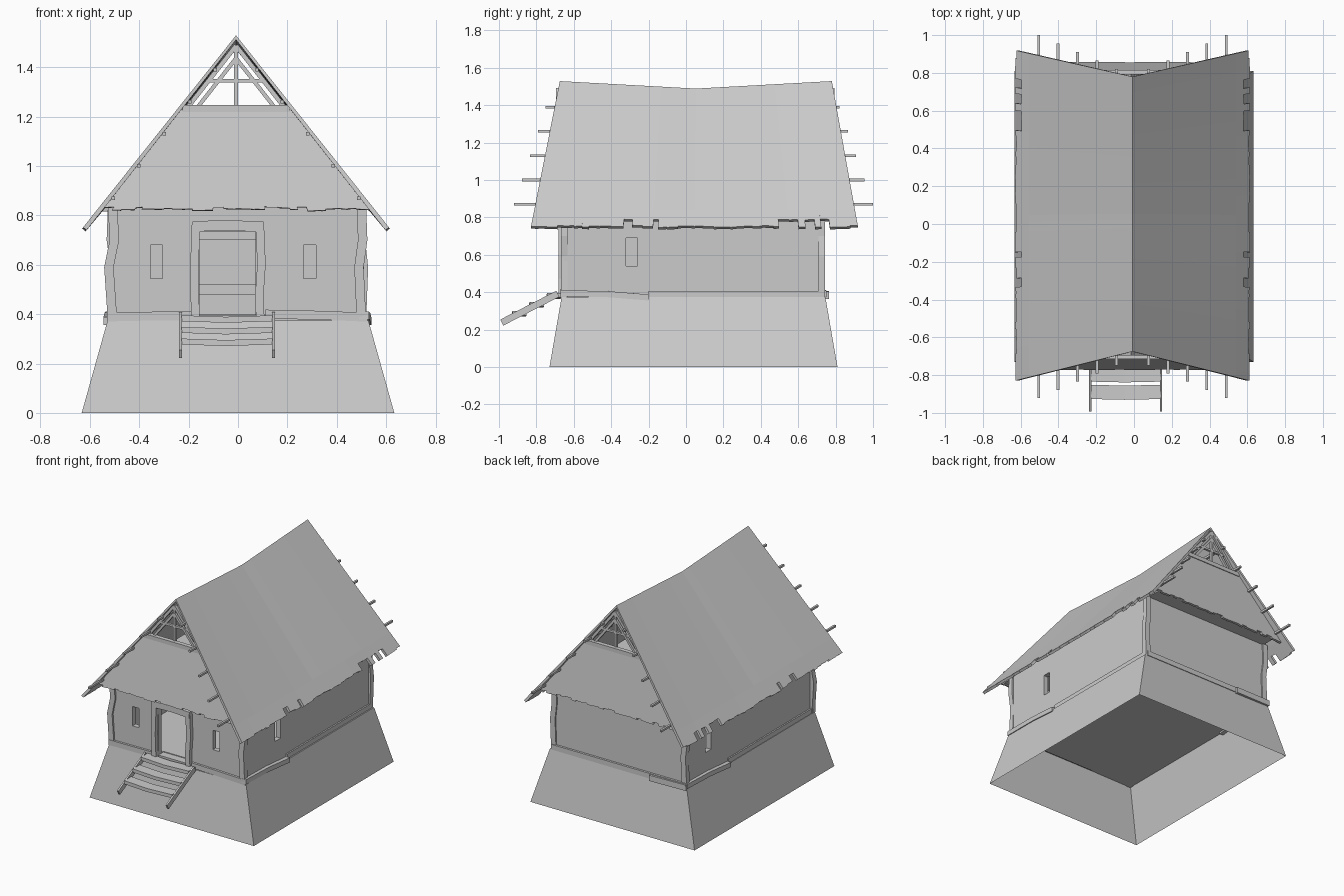
import bpy, bmesh, random
from mathutils import Vector as V

random.seed(7)
if "Cube" in bpy.data.objects:
    bpy.data.objects.remove(bpy.data.objects["Cube"])

GREY = (0.6, 0.6, 0.6, 1)
mat = bpy.data.materials.new("plain_grey")
mat.use_nodes = True
mat.diffuse_color = GREY
mat.node_tree.nodes["Principled BSDF"].inputs["Base Color"].default_value = GREY


def finish(name, bm, thickness=0):
    bmesh.ops.recalc_face_normals(bm, faces=bm.faces)
    mesh = bpy.data.meshes.new(name)
    bm.to_mesh(mesh)
    bm.free()
    obj = bpy.data.objects.new(name, mesh)
    bpy.context.collection.objects.link(obj)
    mesh.materials.append(mat)
    if thickness:
        mod = obj.modifiers.new("thickness", "SOLIDIFY")
        mod.thickness, mod.offset = thickness, 0
    return obj


def box(name, low, high):
    low, high = V(low), V(high)
    bm = bmesh.new()
    bmesh.ops.create_cube(bm, size=1)
    for v in bm.verts:
        v.co = V(a * b for a, b in zip(v.co, high - low)) + (low + high) / 2
    return finish(name, bm)


def beam(name, points, w=0.035, h=0.035):
    """Square timber swept along a few points."""
    pts = [V(p) for p in points]
    bm = bmesh.new()
    d = (pts[-1] - pts[0]).normalized()
    side = d.cross(V((0, 1, 0)) if abs(d.z) > 0.9 else V((0, 0, 1))).normalized()
    up = side.cross(d)
    rings = [[bm.verts.new(p + side * w / 2 * a + up * h / 2 * b)
              for a, b in ((1, 1), (-1, 1), (-1, -1), (1, -1))] for p in pts]
    for r, s in zip(rings, rings[1:]):
        for i in range(4):
            bm.faces.new((r[i], r[i - 1], s[i - 1], s[i]))
    bm.faces.new(rings[0])
    bm.faces.new(rings[-1])
    return finish(name, bm)


def ragged(bm, top, low, n, chip, notch):
    """Thatch sheet from edge top(t) to edge low(t) with a torn lower edge."""
    ts = [0] + sorted((i + random.uniform(-0.3, 0.3)) / n for i in range(1, n)) + [1]

    def at(t, v):
        return bm.verts.new(top(t).lerp(low(t), v))
    upper = [at(t, 0) for t in ts]
    mid = [at(t, 0.88) for t in ts]
    for i in range(n):
        bm.faces.new((upper[i], upper[i + 1], mid[i + 1], mid[i]))
        cut = notch if random.random() < 0.14 else random.uniform(0, chip)
        bm.faces.new((mid[i], mid[i + 1], at(ts[i + 1], 1 - cut),
                      at(ts[i], 1 - cut - random.uniform(-chip, chip) / 3)))


def mix(a, b, t):
    return a + (b - a) * t


# Sloped earth base, open underneath
bm = bmesh.new()
bottom = [bm.verts.new((x * 0.633, 0.04 + y * 0.77, 0)) for x, y in ((-1, -1), (1, -1), (1, 1), (-1, 1))]
top = [bm.verts.new((x * 0.528, 0.04 + y * 0.705, 0.375)) for x, y in ((-1, -1), (1, -1), (1, 1), (-1, 1))]
for i in range(4):
    bm.faces.new((bottom[i - 1], bottom[i], top[i], top[i - 1]))
bm.faces.new(top)
finish("base", bm)

# Hollow walls with door and window openings
walls = box("walls", (-0.515, -0.655, 0.37), (0.51, 0.735, 0.835))
cutters = [
    box("room_cutter", (-0.48, -0.62, 0.4), (0.475, 0.7, 0.815)),
    box("door_cutter", (-0.155, -0.8, 0.395), (0.07, -0.6, 0.735)),
    box("window_cutter", (-0.355, -0.8, 0.545), (-0.305, -0.6, 0.68)),
    box("window_cutter", (0.265, -0.8, 0.545), (0.315, -0.6, 0.68)),
    box("window_cutter", (0.4, -0.32, 0.54), (0.6, -0.26, 0.69)),
    box("window_cutter", (-0.6, 0.46, 0.54), (-0.4, 0.52, 0.69)),
]
bpy.context.view_layer.objects.active = walls
for c in cutters:
    mod = walls.modifiers.new("opening", "BOOLEAN")
    mod.operation, mod.solver, mod.object = "DIFFERENCE", "EXACT", c
    bpy.ops.object.modifier_apply(modifier=mod.name)
    bpy.data.objects.remove(c)

# Crooked corner posts
for name, x, y, bend in (("front_right", -0.508, -0.65, -0.015), ("front_left", 0.5, -0.65, -0.01),
                         ("back_right", -0.508, 0.727, 0.01), ("back_left", 0.5, 0.727, 0.008)):
    beam(name + "_post", [(x, y, 0.37), (x + bend, y, 0.59), (x - bend / 2, y, 0.7), (x, y, 0.835)], 0.038)

# Sill beams around the foot of the walls
beam("front_right_sill", [(-0.53, -0.655, 0.39), (-0.19, -0.655, 0.393)], 0.03, 0.036)
beam("front_left_sill", [(0.11, -0.655, 0.4), (0.3, -0.655, 0.396), (0.525, -0.655, 0.388)], 0.03, 0.036)
beam("left_broken_sill", [(0.51, -0.67, 0.395), (0.515, -0.42, 0.39), (0.52, -0.2, 0.372)], 0.04, 0.032)
beam("left_sill", [(0.505, -0.2, 0.39), (0.505, 0.74, 0.39)], 0.03, 0.036)
beam("right_broken_sill", [(-0.515, 0.75, 0.395), (-0.52, 0.5, 0.39), (-0.525, 0.28, 0.372)], 0.04, 0.032)
beam("right_sill", [(-0.51, -0.66, 0.39), (-0.51, 0.28, 0.39)], 0.03, 0.036)
beam("back_sill", [(-0.52, 0.735, 0.392), (0.51, 0.735, 0.392)], 0.03, 0.036)
beam("back_patch_sill", [(-0.53, 0.74, 0.388), (-0.25, 0.745, 0.385)], 0.04, 0.04)

# Door frame and the logs behind it
beam("door_right_jamb", [(-0.172, -0.66, 0.385), (-0.178, -0.66, 0.55), (-0.17, -0.66, 0.77)], 0.034, 0.045)
beam("door_left_jamb", [(0.09, -0.66, 0.385), (0.086, -0.66, 0.47), (0.095, -0.66, 0.6), (0.088, -0.66, 0.77)], 0.034, 0.045)
beam("door_lintel", [(-0.185, -0.662, 0.755), (-0.04, -0.662, 0.76), (0.105, -0.662, 0.753)], 0.05, 0.042)
for z in (0.5, 0.72):
    beam("inner_log", [(-0.48, 0.66, z), (0.475, 0.66, z)], 0.04, 0.04)

# Entrance steps
for x in (-0.232, 0.143):
    beam("step_stringer", [(x, -0.985, 0.238), (x, -0.685, 0.392)], 0.012, 0.036)
for i in range(3):
    y, z = -0.705 - 0.092 * i, 0.383 - 0.047 * i
    beam("step_tread", [(-0.228, y, z), (-0.05, y - 0.004, z - 0.006), (0.14, y, z)], 0.075, 0.024)

# Sagging thatched roof, both slopes joined at the ridge
bm = bmesh.new()
for s in (-1, 1):
    ridge = lambda t: V((-0.008, mix(-0.675, 0.78, t), 1.52 - 0.04 * (1 - abs(2 * t - 1))))
    eave = lambda t: V((-0.008 + s * 0.615, mix(-0.83, 0.92, t), 0.742))
    state = random.getstate()
    ragged(bm, ridge, eave, 38, 0.012, 0.055)
    random.setstate(state)
bmesh.ops.remove_doubles(bm, verts=bm.verts, dist=0.0005)
finish("thatched_roof", bm, 0.018)

# Gable ends: thatch skirt, its cap beam and the open truss
for end, y_top, y_low, y_truss in (("front", -0.7, -0.765, -0.685), ("back", 0.8, 0.85, 0.785)):
    bm = bmesh.new()
    ragged(bm, lambda t: V((mix(-0.232, 0.218, t), y_top, 1.23)),
           lambda t: V((mix(-0.55, 0.535, t), y_low, 0.818)), 26, 0.025, 0.035)
    finish(end + "_gable_skirt", bm, 0.016)
    beam(end + "_cap_beam", [(-0.225, y_top, 1.232), (0.21, y_top, 1.232)], 0.03, 0.028)
    beam(end + "_king_post", [(-0.008, y_truss, 1.23), (-0.008, y_truss, 1.49)], 0.018, 0.018)
    beam(end + "_collar_tie", [(-0.12, y_truss, 1.345), (0.105, y_truss, 1.345)], 0.016, 0.014)
    for s in (-1, 1):
        beam(end + "_rafter", [(-0.008 + s * 0.198, y_truss, 1.235), (-0.008, y_truss, 1.487)], 0.02, 0.018)
        beam(end + "_inner_rafter", [(-0.008 + s * 0.158, y_truss, 1.235), (-0.008, y_truss, 1.436)], 0.02, 0.016)
    # Soffit closing the gap between wall and skirt
    box(end + "_soffit", (-0.5, min(y_low, y_top * 0.9), 0.832), (0.49, max(y_low, y_top * 0.9), 0.842))

# Purlin poles sticking out past the thatch
for i in range(5):
    z = 1.39 - 0.13 * i
    for s in (-1, 1):
        x = -0.008 + s * (0.085 + 0.103 * i)
        tips = (-0.75 - 0.0425 * i, 0.82 + 0.045 * i)
        for end, tip in zip(("front", "back"), tips):
            inner = tip + (0.3 if tip < 0 else -0.3)
            beam(end + "_purlin_pole", [(x, inner, z), (x, tip, z)], 0.014, 0.014)
